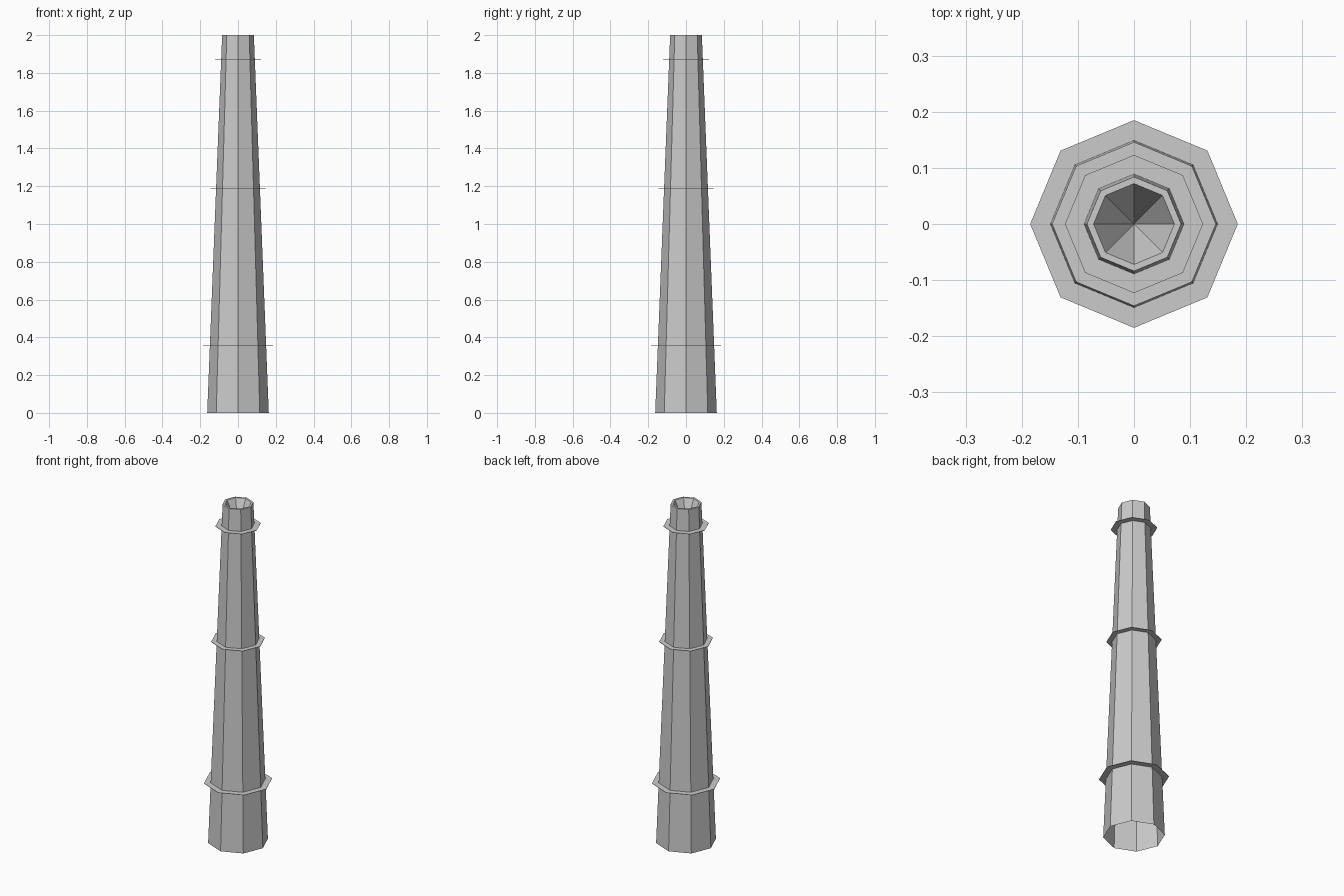
import bpy, bmesh
from math import cos, sin, tau

if "Cube" in bpy.data.objects:
    bpy.data.objects.remove(bpy.data.objects["Cube"])

SIDES = 8
HEIGHT = 2.0
BASE_R, TOP_R = 0.163, 0.084


def wall_radius(z):
    return BASE_R + (TOP_R - BASE_R) * z / HEIGHT


def lathe(name, profile):
    """Revolve (radius, z) points into an open eight-sided surface."""
    bm = bmesh.new()
    rings = []
    for r, z in profile:
        if r == 0:
            rings.append([bm.verts.new((0, 0, z))] * SIDES)
        else:
            rings.append([bm.verts.new((r * cos(tau * i / SIDES), r * sin(tau * i / SIDES), z))
                          for i in range(SIDES)])
    for a, b in zip(rings, rings[1:]):
        for i in range(SIDES):
            j = (i + 1) % SIDES
            corners = [a[i], a[j], b[j], b[i]]
            bm.faces.new(list(dict.fromkeys(corners)))
    mesh = bpy.data.meshes.new(name)
    bm.to_mesh(mesh)
    bm.free()
    obj = bpy.data.objects.new(name, mesh)
    bpy.context.collection.objects.link(obj)
    return obj


# Tapered shaft, open underneath, with top rim and conical flue hollow
lathe("chimney_shaft", [(BASE_R, 0), (TOP_R, HEIGHT), (0.072, HEIGHT), (0, HEIGHT - 0.15)])

# Thin flat collars around the shaft
for name, z, outer in (("lower_collar", 0.355, 0.185),
                       ("middle_collar", 1.19, 0.146),
                       ("upper_collar", 1.872, 0.123)):
    inner, t = wall_radius(z), 0.001
    lathe(name, [(inner, z - t), (outer, z - t), (outer, z + t), (inner, z + t)])
